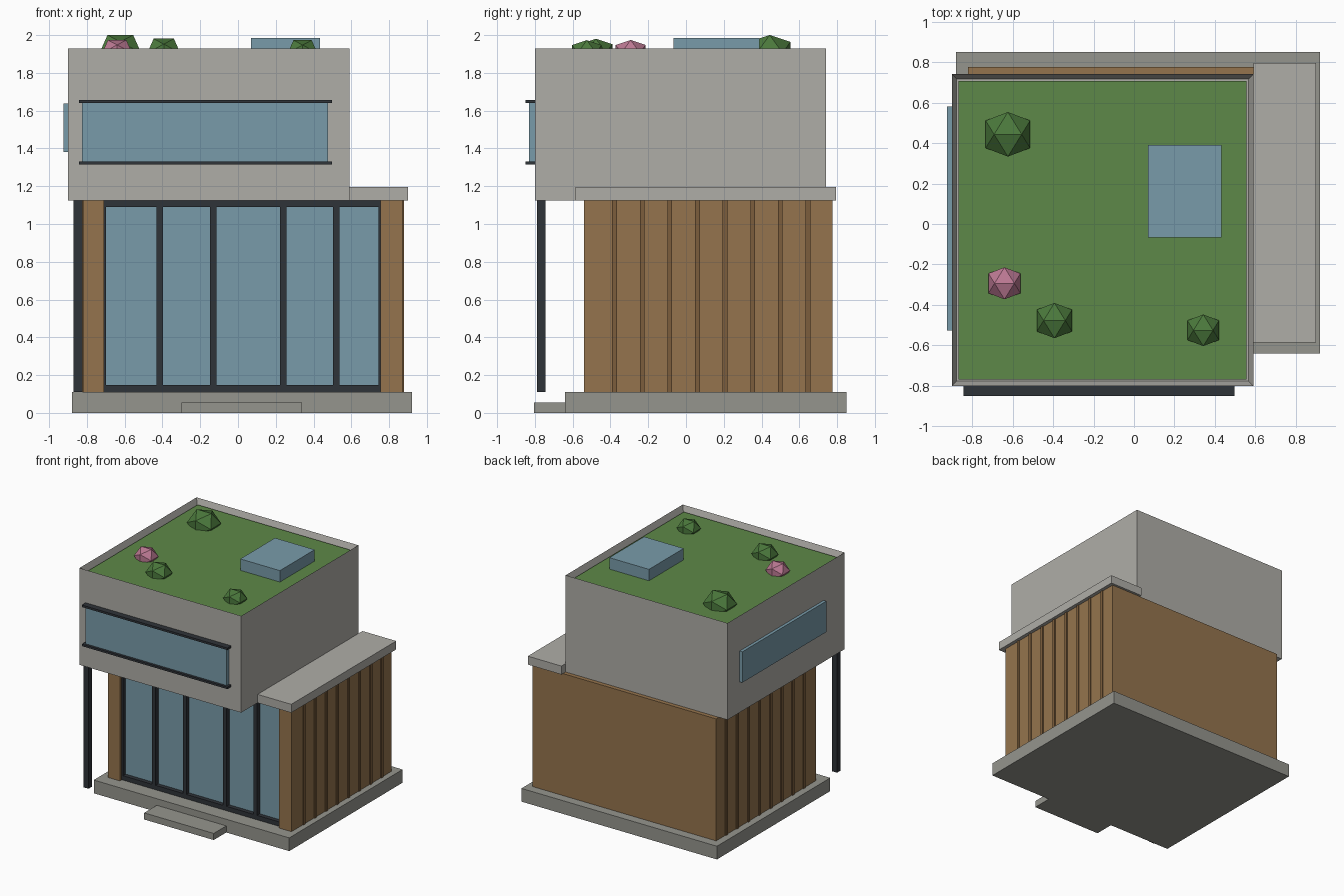
import bpy, bmesh

if "Cube" in bpy.data.objects:
    bpy.data.objects.remove(bpy.data.objects["Cube"])


def material(name, rgb):
    m = bpy.data.materials.new(name)
    m.diffuse_color = (*rgb, 1)
    m.use_nodes = True
    m.node_tree.nodes["Principled BSDF"].inputs["Base Color"].default_value = m.diffuse_color
    return m


WOOD = material("wood", (0.30, 0.175, 0.075))
FIN = material("dark_wood", (0.20, 0.11, 0.045))
GLASS = material("glass", (0.19, 0.33, 0.40))
METAL = material("dark_metal", (0.028, 0.033, 0.04))
CONCRETE = material("concrete", (0.43, 0.42, 0.39))
STONE = material("stone", (0.30, 0.30, 0.27))
GRASS = material("grass", (0.11, 0.25, 0.065))
LEAF = material("leaf", (0.07, 0.19, 0.045))
PINK = material("blossom", (0.50, 0.19, 0.29))


def finish(name, bm, mat):
    bmesh.ops.recalc_face_normals(bm, faces=bm.faces)
    me = bpy.data.meshes.new(name)
    bm.to_mesh(me)
    bm.free()
    me.materials.append(mat)
    ob = bpy.data.objects.new(name, me)
    bpy.context.collection.objects.link(ob)
    return ob


def box(name, x, y, z, mat):
    """Box from (min, max) ranges."""
    bm = bmesh.new()
    bmesh.ops.create_cube(bm, size=1)
    for v in bm.verts:
        v.co = [r[0] if c < 0 else r[1] for c, r in zip(v.co, (x, y, z))]
    return finish(name, bm, mat)


def bush(name, x, y, r, mat):
    """Squashed icosahedron resting on an edge, centred near the lawn."""
    p = 1.618
    bm = bmesh.new()
    for a in (-1, 1):
        for b in (-p, p):
            for co in ((a, 0, b), (b, a, 0), (0, b, a)):
                bm.verts.new(co)
    bmesh.ops.convex_hull(bm, input=bm.verts)
    for v in bm.verts:
        v.co = (x + v.co.x * r / p, y + v.co.y * r / p, 1.906 + v.co.z * r * 0.86 / p)
    finish(name, bm, mat)


# Plinth and entrance step
box("plinth", (-0.88, 0.92), (-0.64, 0.85), (0, 0.11), STONE)
box("entrance_step", (-0.30, 0.34), (-0.805, -0.63), (0, 0.055), STONE)

# Timber ground floor with two front piers
Z = (0.11, 1.125)
box("ground_floor", (-0.82, 0.87), (-0.46, 0.775), Z, WOOD)
box("left_pier", (-0.82, -0.71), (-0.54, -0.46), Z, WOOD)
box("right_pier", (0.755, 0.87), (-0.54, -0.46), Z, WOOD)

# Vertical fins on both timber sides
for i in range(8):
    y = -0.378 + i * 0.1462
    for side, x in (("left", (-0.828, -0.81)), ("right", (0.86, 0.878))):
        box(f"{side}_fin_{i + 1}", x, (y - 0.0125, y + 0.0125), Z, FIN)

# Glazed front: panes, rails and mullions
box("front_glass", (-0.71, 0.755), (-0.48, -0.46), Z, GLASS)
FY = (-0.515, -0.46)
box("frame_sill", (-0.71, 0.755), FY, (0.11, 0.147), METAL)
box("frame_head", (-0.71, 0.755), FY, (1.09, 1.125), METAL)
bars = ((-0.71, -0.698), (-0.432, -0.398), (-0.147, -0.113),
        (0.223, 0.257), (0.503, 0.537), (0.743, 0.755))
for i, x in enumerate(bars):
    box(f"frame_mullion_{i + 1}", x, FY, (0.147, 1.09), METAL)

# Corner post under the overhang
box("corner_post", (-0.87, -0.823), (-0.79, -0.745), Z, METAL)

# Upper storey with a sunken roof
upper = box("upper_storey", (-0.90, 0.59), (-0.80, 0.74), (1.125, 1.93), CONCRETE)
bm = bmesh.new()
bm.from_mesh(upper.data)
top = max(bm.faces, key=lambda f: f.calc_center_median().z)
bmesh.ops.inset_region(bm, faces=[top], thickness=0.033)
bmesh.ops.translate(bm, verts=top.verts, vec=(0, 0, -0.06))
bm.to_mesh(upper.data)
bm.free()

# Side roof slab
box("side_roof_slab", (0.59, 0.90), (-0.585, 0.795), (1.125, 1.195), CONCRETE)

# Roof garden
box("roof_lawn", (-0.867, 0.557), (-0.767, 0.707), (1.87, 1.89), GRASS)
box("skylight", (0.068, 0.433), (-0.067, 0.39), (1.88, 1.985), GLASS)
bush("large_bush", -0.623, 0.443, 0.11, LEAF)
bush("medium_bush", -0.393, -0.477, 0.087, LEAF)
bush("small_bush", 0.342, -0.525, 0.078, LEAF)
bush("pink_bush", -0.64, -0.293, 0.079, PINK)

# Upper windows and rails
box("upper_front_window", (-0.825, 0.477), (-0.83, -0.79), (1.32, 1.65), GLASS)
for name, z in (("upper", (1.64, 1.657)), ("lower", (1.315, 1.332))):
    box(f"{name}_window_rail", (-0.843, 0.497), (-0.85, -0.80), z, METAL)
box("left_window", (-0.925, -0.89), (-0.525, 0.58), (1.38, 1.637), GLASS)
